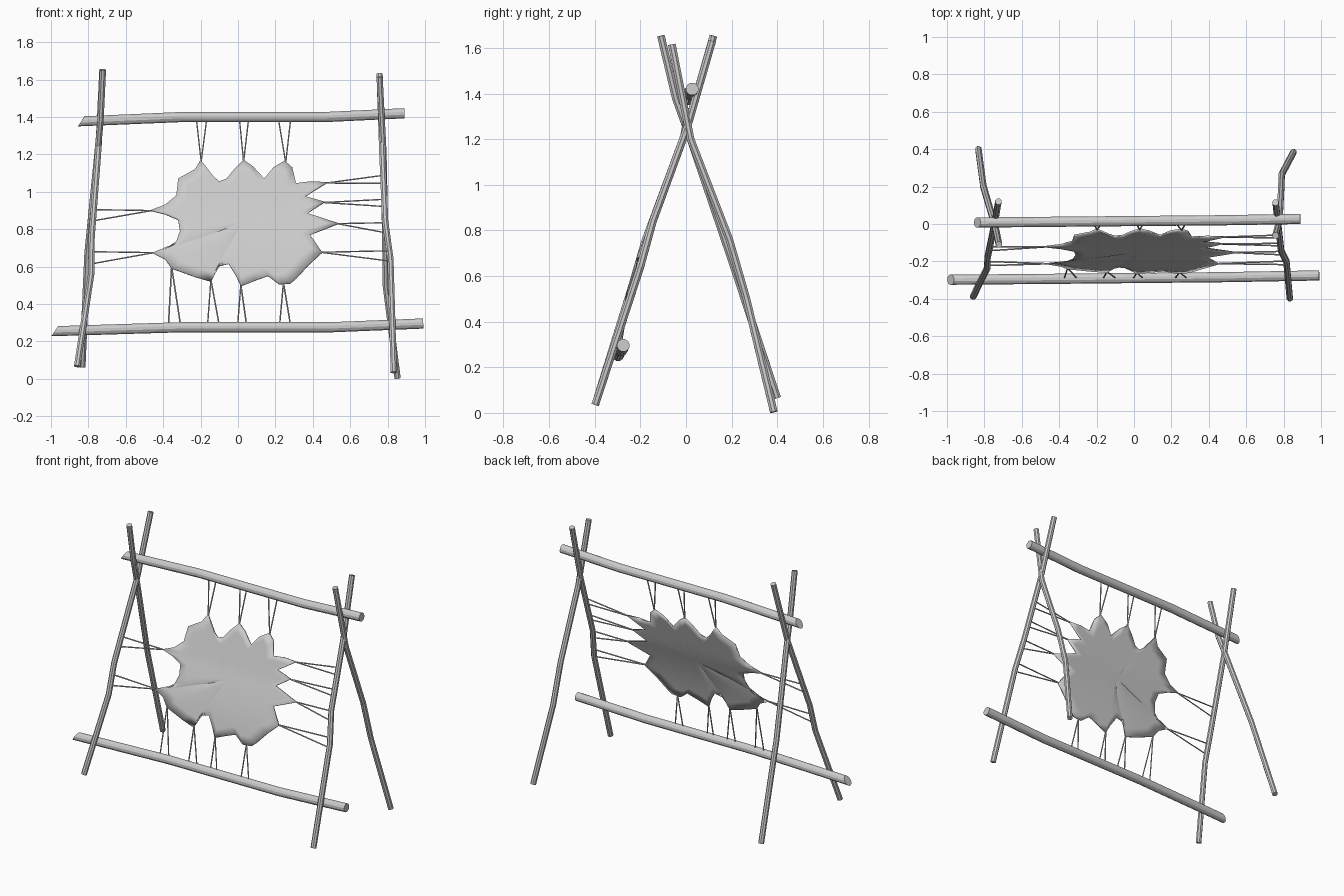
import bpy, bmesh, math
from mathutils import Vector

if "Cube" in bpy.data.objects:
    bpy.data.objects.remove(bpy.data.objects["Cube"])


def add_tube(bm, pts, r, sides, start_shear=0.0):
    """Capped tube through pts; start_shear slants the first end cut."""
    pts = [Vector(p) for p in pts]
    rings = []
    for i, p in enumerate(pts):
        t = (pts[min(i + 1, len(pts) - 1)] - pts[max(i - 1, 0)]).normalized()
        q = Vector((0, 0, 1)).rotation_difference(t)
        ring = []
        for k in range(sides):
            a = 2 * math.pi * (k + 0.5) / sides
            v = p + q @ Vector((r * math.cos(a), r * math.sin(a), 0))
            if i == 0:
                v.x += start_shear * (v.z - p.z)
            ring.append(bm.verts.new(v))
        rings.append(ring)
    for a, b in zip(rings, rings[1:]):
        for k in range(sides):
            n = (k + 1) % sides
            bm.faces.new((a[k], a[n], b[n], b[k]))
    bm.faces.new(rings[0][::-1])
    bm.faces.new(rings[-1])


def finish(bm, name):
    bmesh.ops.recalc_face_normals(bm, faces=bm.faces)
    me = bpy.data.meshes.new(name)
    bm.to_mesh(me)
    bm.free()
    ob = bpy.data.objects.new(name, me)
    bpy.context.collection.objects.link(ob)
    return ob


def pole(name, pts, r, sides, shear=0.0):
    bm = bmesh.new()
    add_tube(bm, pts, r, sides, shear)
    return finish(bm, name)


# Crossed legs at both ends of the rack
pole("left_front_leg", [(-.86, -.388, .067), (-.785, -.235, .56), (-.783, -.18, .75),
                        (-.745, .005, 1.25), (-.725, .12, 1.653)], .018, 8)
pole("left_back_leg", [(-.832, .40, .065), (-.805, .20, .67), (-.752, .02, 1.2),
                       (-.735, -.045, 1.38), (-.722, -.11, 1.653)], .018, 8)
pole("right_front_leg", [(.833, -.398, .035), (.815, -.20, .64), (.787, -.145, .84),
                         (.77, .005, 1.25), (.757, .115, 1.63)], .018, 8)
pole("right_back_leg", [(.853, .385, .004), (.79, .265, .5), (.787, .19, .76),
                        (.778, .02, 1.2), (.757, -.062, 1.615)], .018, 8)

# Horizontal bars with a slanted left cut
pole("top_bar", [(-.838, .008, 1.377), (-.3, .013, 1.40), (.47, .02, 1.40),
                 (.89, .027, 1.42)], .028, 12, .7)
pole("bottom_bar", [(-.98, -.298, .255), (-.3, -.292, .276), (.5, -.284, .276),
                    (.99, -.275, .296)], .028, 12, .7)


def hide_y(x, z):
    """Depth of the stretched hide, leaning with the front legs."""
    sag = .012 * math.sin(math.pi * min(max((.9 - z) / .4, 0), 1))
    return -.262 + .351 * (z - .5) - sag


# Stretched hide: ragged outline (hundredths of a unit, x and z) filled with rings
outline = [(-20, 117), (-13, 108), (-10, 105.5), (-6, 107), (-2, 112), (3, 117),
           (8, 113.5), (14, 107), (19, 113), (25, 116.5), (29, 113), (31, 104.5),
           (39, 105.5), (48, 105), (36, 97.5), (46.5, 94.5), (37, 88.5), (54, 83),
           (38.5, 77), (45, 67.5), (38, 61), (31, 53.5), (28, 51), (22, 50.5),
           (16, 55), (9, 52.5), (1.5, 49.5), (-1, 55), (-5, 61.5), (-11, 60),
           (-14.5, 52), (-23, 54.5), (-35.5, 59), (-39, 64), (-46, 67.5), (-39, 69.5),
           (-33, 73.5), (-31, 79), (-32, 85), (-39, 88), (-47, 90), (-39, 93),
           (-33, 98), (-32, 107), (-23, 112)]
bm = bmesh.new()
cx, cz = .03, .84
rings = []
for s in (1, .85, .65, .45, .22):
    ring = []
    for px, pz in outline:
        x, z = cx + (px / 100 - cx) * s, cz + (pz / 100 - cz) * s
        ring.append(bm.verts.new((x, hide_y(x, z), z)))
    rings.append(ring)
n = len(outline)
for a, b in zip(rings, rings[1:]):
    for k in range(n):
        bm.faces.new((a[k], a[(k + 1) % n], b[(k + 1) % n], b[k]))
mid = bm.verts.new((cx, hide_y(cx, cz), cz))
for k in range(n):
    bm.faces.new((rings[-1][k], rings[-1][(k + 1) % n], mid))
hide = finish(bm, "stretched_hide")
solid = hide.modifiers.new("thickness", "SOLIDIFY")
solid.thickness = .01
solid.offset = 0
bpy.context.view_layer.objects.active = hide
hide.select_set(True)
bpy.ops.object.shade_smooth_by_angle(angle=math.radians(40))

# Lacing: a V of two cords from each hide tip to the nearest pole
bm = bmesh.new()


def lace(tip, ends):
    a = Vector((tip[0], hide_y(*tip), tip[1]))
    for e in ends:
        add_tube(bm, (a, e), .004, 6)


for x, z, x1, x2 in [(-.197, 1.16, -.222, -.168), (.03, 1.16, .008, .056),
                     (.255, 1.155, .217, .281)]:
    lace((x, z), [(e, .01, 1.385) for e in (x1, x2)])
for x, z, x1, x2 in [(-.355, .60, -.372, -.307), (-.145, .53, -.163, -.1),
                     (.015, .505, -.002, .046), (.243, .515, .222, .281)]:
    lace((x, z), [(e, -.288, .285) for e in (x1, x2)])
for x, z, px, z1, z2 in [(-.46, .90, -.775, .905, .845), (-.45, .675, -.783, .68, .615),
                         (.47, 1.047, .775, 1.088, 1.045), (.455, .943, .78, .96, .922),
                         (.53, .83, .785, .835, .782), (.44, .677, .81, .685, .63)]:
    lace((x, z), [(px, -.262 + .345 * (e - .5), e) for e in (z1, z2)])
finish(bm, "lacing_cords")
